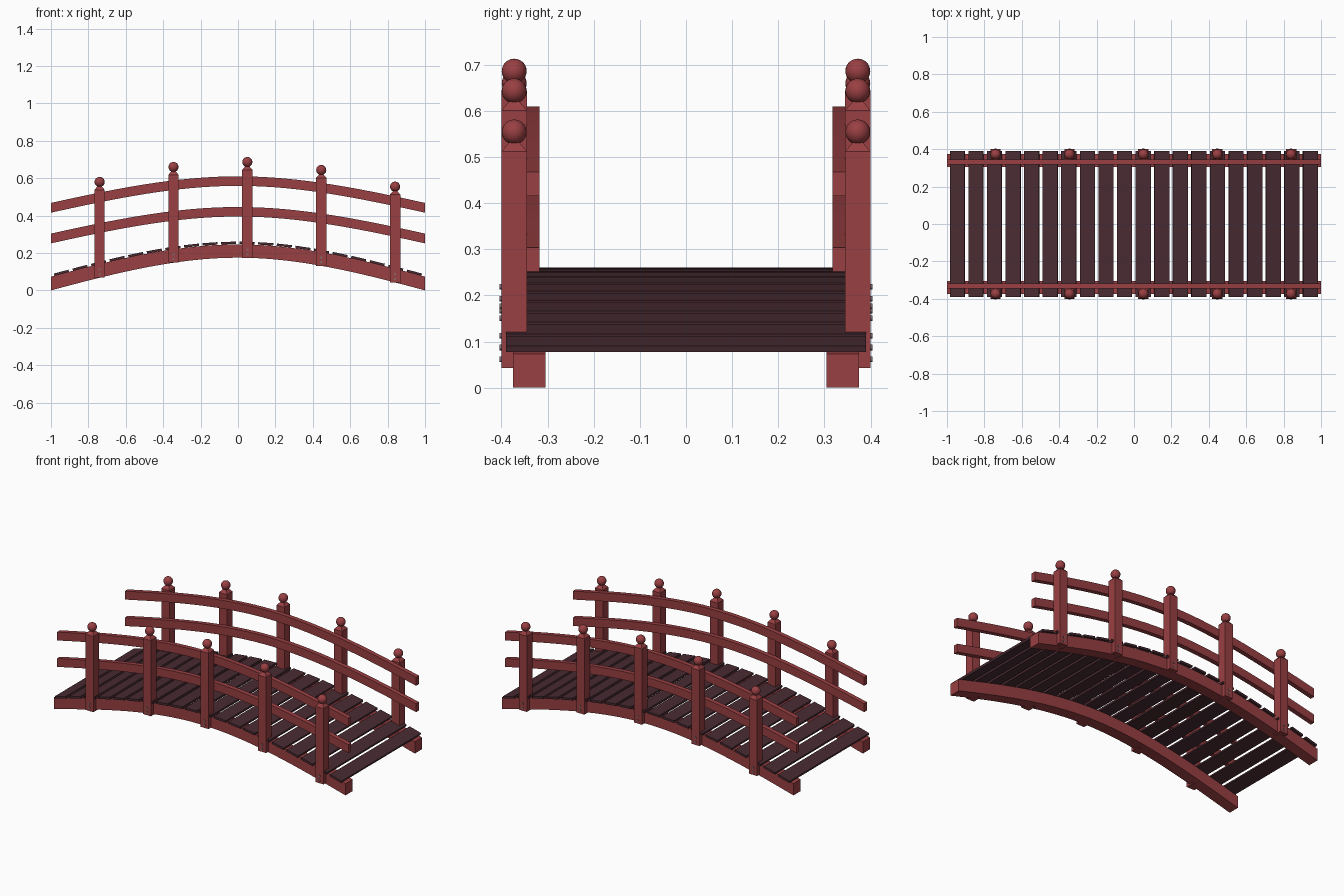
import bpy, bmesh, math
from mathutils import Matrix, Vector

if "Cube" in bpy.data.objects:
    bpy.data.objects.remove(bpy.data.objects["Cube"])


def material(name, rgb):
    m = bpy.data.materials.new(name)
    m.diffuse_color = (*rgb, 1)
    m.use_nodes = True
    m.node_tree.nodes["Principled BSDF"].inputs["Base Color"].default_value = m.diffuse_color
    return m


RED = material("red_paint", (0.32, 0.05, 0.055))
DARK = material("dark_wood", (0.065, 0.024, 0.032))
STEEL = material("bolt_metal", (0.22, 0.15, 0.15))


# arch drop below the crown, and its slope
def drop(x):
    a = abs(x)
    return 0.255 * a**2 - 0.08 * a**3


def slope(x):
    a = abs(x)
    return -math.copysign(0.51 * a - 0.24 * a**2, x)


def finish(bm, name, mat):
    bmesh.ops.recalc_face_normals(bm, faces=bm.faces)
    me = bpy.data.meshes.new(name)
    bm.to_mesh(me)
    bm.free()
    ob = bpy.data.objects.new(name, me)
    me.materials.append(mat)
    bpy.context.collection.objects.link(ob)
    return ob


# arched beam with a rectangular section and upright ends
def beam(name, y0, y1, crown, thick, scale, n=32):
    bm = bmesh.new()
    rings = []
    for i in range(n + 1):
        x = -1 + 2 * i / n
        z = crown - scale * drop(x)
        h = thick * math.hypot(1, scale * slope(x))
        rings.append([bm.verts.new((x, y, zz)) for y, zz in
                      ((y0, z), (y1, z), (y1, z + h), (y0, z + h))])
    for a, b in zip(rings, rings[1:]):
        for k in range(4):
            j = (k + 1) % 4
            bm.faces.new((a[k], a[j], b[j], b[k]))
    bm.faces.new(rings[0])
    bm.faces.new(rings[-1])
    return finish(bm, name, RED)


def box(bm, size, matrix):
    s = Matrix.Diagonal((*size, 1))
    bmesh.ops.create_cube(bm, size=1, matrix=matrix @ s)


# deck planks tilted along the arch
bm = bmesh.new()
for i in range(20):
    x = -0.944 + i * 0.0993
    ang = math.atan(slope(x))
    m = (Matrix.Translation((x, 0, 0.254 - drop(x)))
         @ Matrix.Rotation(-ang, 4, 'Y'))
    box(bm, (0.081, 0.78, 0.013), m)
finish(bm, "deck_planks", DARK)

W = 0.0275
POST_Y = 0.3725
for side, label in ((-1, "front"), (1, "back")):
    # stringer and two handrails
    beam(label + "_stringer", side * 0.305, side * 0.375, 0.175, 0.071, 1)
    beam(label + "_lower_rail", side * 0.318, side * 0.346, 0.395, 0.051, 0.82)
    beam(label + "_upper_rail", side * 0.318, side * 0.346, 0.559, 0.051, 0.82)

    for i in range(5):
        x = 0.05 + (i - 2) * 0.395
        y = side * POST_Y
        base = 0.175 - drop(x)
        # post with a pyramid top
        bm = bmesh.new()
        box(bm, (2 * W, 2 * W, 0.47), Matrix.Translation((x, y, base + 0.235)))
        bmesh.ops.create_cone(
            bm, cap_ends=True, segments=4, radius1=W * math.sqrt(2), radius2=0.012,
            depth=0.022, matrix=Matrix.Translation((x, y, base + 0.481))
            @ Matrix.Rotation(math.pi / 4, 4, 'Z'))
        finish(bm, f"{label}_post_{i + 1}", RED)
        # ball finial
        bm = bmesh.new()
        bmesh.ops.create_uvsphere(bm, u_segments=24, v_segments=14, radius=0.027,
                                  matrix=Matrix.Translation((x, y, base + 0.512)))
        for f in bm.faces:
            f.smooth = True
        finish(bm, f"{label}_finial_{i + 1}", RED)
        # bolt heads on the outer face
        bm = bmesh.new()
        for dz in (0.019, 0.045):
            bmesh.ops.create_cone(
                bm, cap_ends=True, segments=12, radius1=0.006, radius2=0.006,
                depth=0.008, matrix=Matrix.Translation((x, side * 0.4, base + dz))
                @ Matrix.Rotation(math.pi / 2, 4, 'X'))
        finish(bm, f"{label}_bolts_{i + 1}", STEEL)
